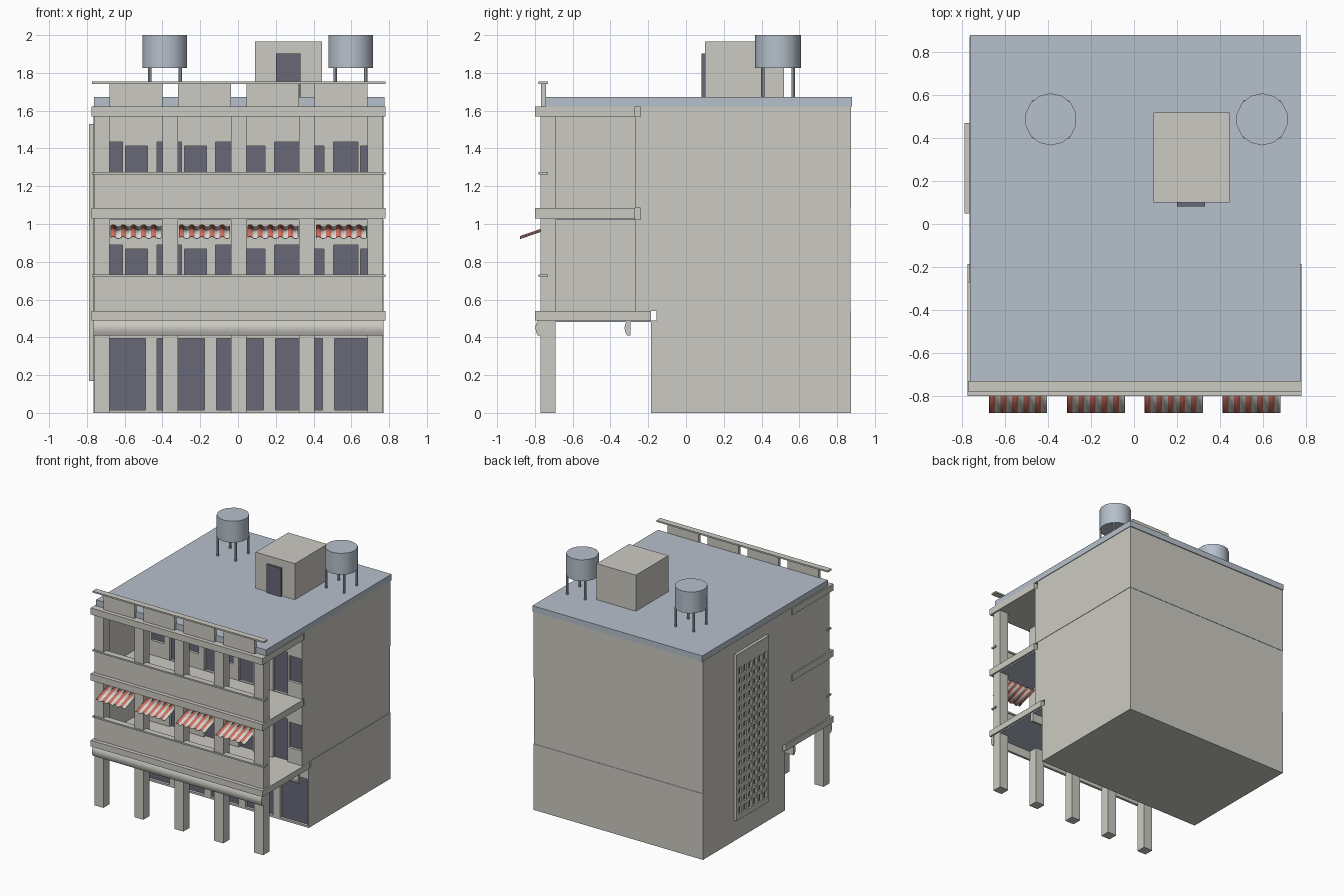
import bpy, bmesh, math
from mathutils import Matrix, Vector

cube = bpy.data.objects.get("Cube")
if cube:
    bpy.data.objects.remove(cube, do_unlink=True)


def material(name, r, g, b):
    m = bpy.data.materials.new(name)
    m.use_nodes = True
    m.diffuse_color = (r, g, b, 1)
    bsdf = next(n for n in m.node_tree.nodes if n.type == 'BSDF_PRINCIPLED')
    bsdf.inputs["Base Color"].default_value = (r, g, b, 1)
    return m


STONE = material("warm grey plaster", 0.60, 0.59, 0.54)
BLUE = material("blue grey metal", 0.47, 0.53, 0.60)
DARK = material("dark window", 0.14, 0.14, 0.19)
RED = material("awning red", 0.62, 0.16, 0.12)
PALE = material("awning stripe", 0.68, 0.67, 0.62)


def finish(name, bm, *mats):
    mesh = bpy.data.meshes.new(name)
    bm.to_mesh(mesh)
    bm.free()
    for m in mats:
        mesh.materials.append(m)
    ob = bpy.data.objects.new(name, mesh)
    bpy.context.collection.objects.link(ob)
    return ob


def boxes(name, mat, items):
    """One object made of boxes given as (x0, x1, y0, y1, z0, z1)."""
    bm = bmesh.new()
    for x0, x1, y0, y1, z0, z1 in items:
        mid = Vector((x0 + x1, y0 + y1, z0 + z1)) / 2
        size = Matrix.Diagonal((x1 - x0, y1 - y0, z1 - z0, 1))
        bmesh.ops.create_cube(bm, size=1, matrix=Matrix.Translation(mid) @ size)
    return finish(name, bm, mat)


def facade(name, openings, x0, x1, y, z0, z1, depth=0.03):
    """Wall layer with real openings and dark panes at the back."""
    parts, left = [], x0
    for a, b, sill, head in sorted(openings):
        parts.append((left, a, y, y + depth, z0, z1))
        parts.append((a, b, y, y + depth, head, z1))
        if sill > z0:
            parts.append((a, b, y, y + depth, z0, sill))
        left = b
    parts.append((left, x1, y, y + depth, z0, z1))
    boxes(name + "_wall", STONE, parts)
    boxes(name + "_panes", DARK, [(a, b, y + depth - 0.008, y + depth, s, h)
                                  for a, b, s, h in openings])


# Main storeys
L, R, BACK = -0.765, 0.77, 0.873
FLOORS = (0.54, 1.085)
boxes("ground_storey", STONE, [(L, R, -0.155, BACK, 0, 0.54)])
boxes("middle_storey", STONE, [(L, R - 0.003, -0.24, BACK - 0.003, 0.54, 1.085)])
boxes("upper_storey", STONE, [(L, R, -0.24, BACK, 1.085, 1.625)])
boxes("gallery_side_wall", STONE, [(L, L + 0.02, -0.70, -0.24, 0.49, 1.625)])

# Ground shop doors
facade("shop_front", [(-0.741 + 0.313 * i, -0.491 + 0.313 * i, 0.015, 0.395)
                      for i in range(5)], L, R, -0.185, 0, 0.49)

# Upper doors and windows
for label, z in zip(("middle", "upper"), FLOORS):
    holes = []
    for i in range(5):
        d, w = -0.677 + 0.312 * i, -0.537 + 0.311 * i
        holes.append((d - 0.065, d + 0.065, z, z + 0.35))
        holes.append((w - 0.058, w + 0.058, z + 0.12, z + 0.328))
    facade(label + "_front", holes, L, R, -0.27, z, z + 0.485)

# Gallery slabs and ceilings
boxes("gallery_slabs", STONE, [(-0.775, 0.78, -0.80, -0.185, 0.49, 0.54),
                               (-0.775, 0.78, -0.80, -0.27, 1.03, 1.085),
                               (-0.775, 0.78, -0.80, -0.27, 1.57, 1.623)])
boxes("gallery_ceilings", BLUE, [(-0.745, 0.765, -0.765, -0.185, 0.48, 0.49),
                                 (-0.745, 0.765, -0.765, -0.27, 1.02, 1.03)])

# Columns
COLS = [-0.721 + 0.362 * i for i in range(5)]
HALF = 0.041
boxes("columns", STONE, [(x - HALF, x + HALF, -0.77, -0.69, 0, 1.58) for x in COLS])

# Parapet panels between columns, with handrails
bays = [(a + HALF, b - HALF) for a, b in zip(COLS, COLS[1:])]
boxes("parapet_panels", STONE, [(a, b, -0.767, -0.74, z, z + h) for a, b in bays
                                for z, h in ((0.54, 0.18), (1.085, 0.18), (1.62, 0.122))])
boxes("handrails", STONE, [(-0.772, 0.78, -0.78, -0.73, z, z + 0.012)
                           for z in (0.72, 1.262, 1.742)])


# Rounded beams below the first slab
def rounded_beam(name, y0, y1):
    bm = bmesh.new()
    n = 8
    outline = [(y1, 0.49), (y1, 0.41)]
    for i in range(n + 1):
        t = i / n
        outline.append((y0 + 0.012 * (1 - math.sin(math.pi * t)), 0.41 + 0.08 * t))
    face = bm.faces.new([bm.verts.new((L, y, z)) for y, z in outline])
    ext = bmesh.ops.extrude_face_region(bm, geom=[face])
    bmesh.ops.translate(bm, vec=(R - L, 0, 0),
                        verts=[g for g in ext["geom"] if isinstance(g, bmesh.types.BMVert)])
    bmesh.ops.recalc_face_normals(bm, faces=bm.faces)
    smooth(finish(name, bm, STONE))


def smooth(ob):
    bpy.ops.object.select_all(action='DESELECT')
    ob.select_set(True)
    bpy.context.view_layer.objects.active = ob
    bpy.ops.object.shade_smooth_by_angle(angle=math.radians(40))


rounded_beam("front_cornice", -0.797, -0.765)
rounded_beam("inner_beam", -0.325, -0.295)


# Striped corrugated awnings
def awning(name, x0, x1, stripes=10, sub=4):
    bm = bmesh.new()
    rows = []
    for y, z in ((-0.70, 0.992), (-0.88, 0.93)):
        row = []
        for i in range(stripes * sub + 1):
            t = i / (stripes * sub)
            wave = 0.006 * math.sin(math.pi * stripes * t)
            row.append(bm.verts.new((x0 + (x1 - x0) * t, y, z + wave)))
        rows.append(row)
    for i in range(stripes * sub):
        f = bm.faces.new((rows[0][i], rows[1][i], rows[1][i + 1], rows[0][i + 1]))
        f.material_index = (i // sub) % 2
    ob = finish(name, bm, RED, PALE)
    solid = ob.modifiers.new("thickness", 'SOLIDIFY')
    solid.thickness = 0.004
    smooth(ob)


for i, (a, b) in enumerate(bays):
    awning(f"awning_{i + 1}", a + 0.006, b - 0.006)

# Roof and stair house
boxes("roof", BLUE, [(-0.763, 0.775, -0.745, 0.88, 1.623, 1.672)])
boxes("stair_house", STONE, [(0.09, 0.445, 0.1, 0.52, 1.67, 1.967)])
boxes("stair_house_door", DARK, [(0.2, 0.33, 0.082, 0.1, 1.67, 1.903)])


# Water tanks on four legs
def cylinder(bm, x, y, z0, z1, r, n):
    bmesh.ops.create_cone(bm, cap_ends=True, segments=n, radius1=r, radius2=r, depth=z1 - z0,
                          matrix=Matrix.Translation((x, y, (z0 + z1) / 2)))


for side, x in (("right", -0.387), ("left", 0.596)):
    bm = bmesh.new()
    cylinder(bm, x, 0.487, 1.825, 2.0, 0.121, 14)
    for sx in (-1, 1):
        for sy in (-1, 1):
            cylinder(bm, x + sx * 0.081, 0.487 + sy * 0.081, 1.67, 1.83, 0.009, 8)
    smooth(finish("water_tank_" + side, bm, BLUE))

# Ventilation screen on the side wall
Y0, Y1, Z0, Z1 = 0.05, 0.47, 0.17, 1.53
boxes("screen_back", DARK, [(-0.772, -0.764, Y0 + 0.01, Y1 - 0.01, Z0 + 0.01, Z1 - 0.01)])
NC, NR, low, high = 6, 16, Z0 + 0.04, Z1 - 0.12
bars = [(-0.788, L, Y0, Y1, Z0, low), (-0.788, L, Y0, Y1, high, Z1)]
pitch_y, pitch_z = (Y1 - Y0 - 0.03) / NC, (high - low) / NR
for i in range(NC + 1):
    y = Y0 + 0.015 + pitch_y * i
    bars.append((-0.788, L, y - 0.015, y + 0.015, low, high))
for j in range(1, NR):
    z = low + pitch_z * j
    bars.append((-0.787, L, Y0 + 0.01, Y1 - 0.01, z - 0.014, z + 0.014))
boxes("screen_bars", STONE, bars)
